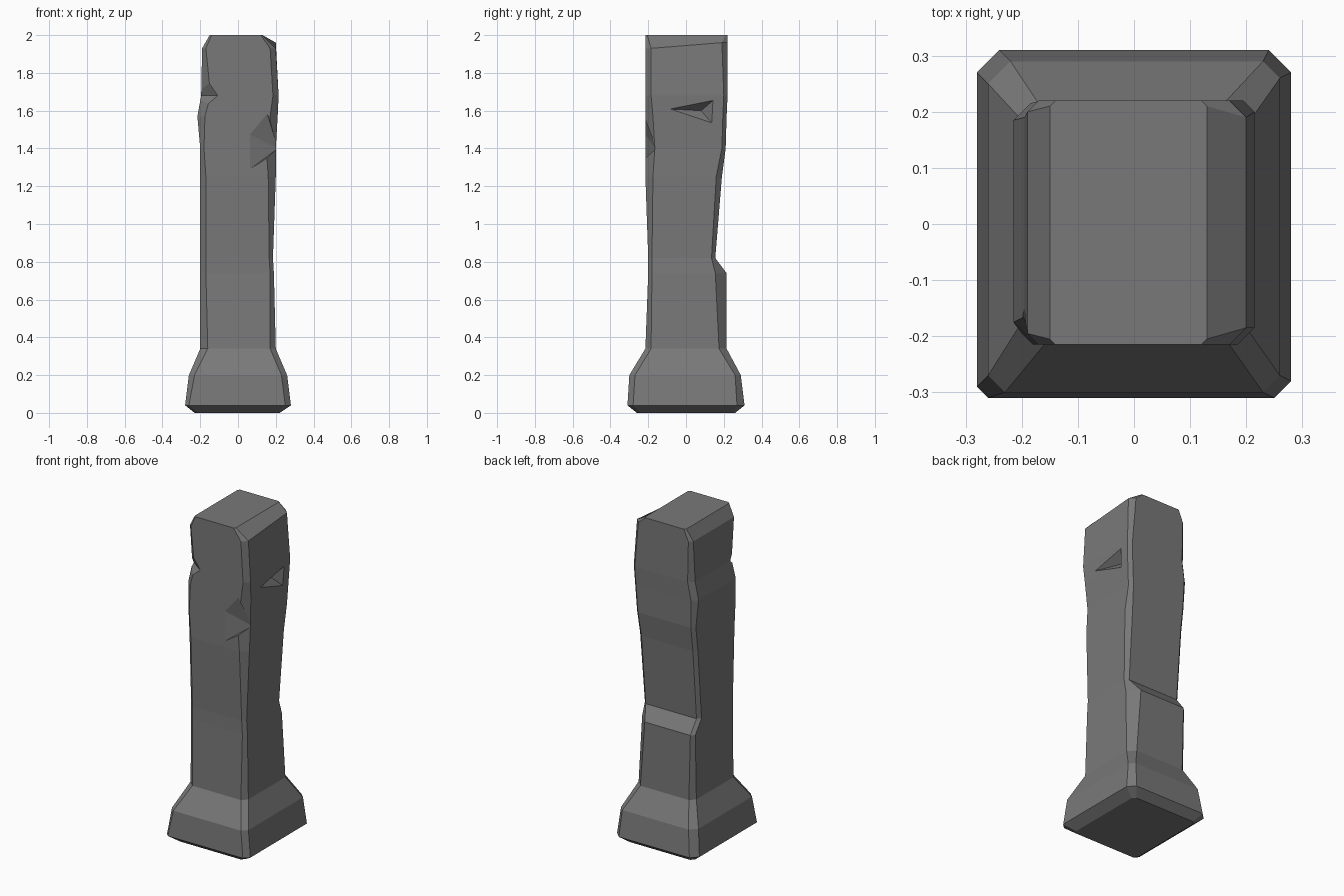
import bpy
import bmesh
from mathutils import Vector

default_cube = bpy.data.objects.get("Cube")
if default_cube:
    bpy.data.objects.remove(default_cube, do_unlink=True)


def make_material(name, value):
    material = bpy.data.materials.new(name)
    colour = (value, value, value, 1)
    material.use_nodes = True
    material.diffuse_color = colour
    shader = material.node_tree.nodes["Principled BSDF"]
    shader.inputs["Base Color"].default_value = colour
    shader.inputs["Roughness"].default_value = 0.9
    return material


def make_object(name, bm, material):
    bmesh.ops.recalc_face_normals(bm, faces=bm.faces)
    mesh = bpy.data.meshes.new(name)
    bm.to_mesh(mesh)
    bm.free()
    mesh.materials.append(material)
    obj = bpy.data.objects.new(name, mesh)
    bpy.context.collection.objects.link(obj)
    return obj


def chamfered_ring(bm, z, left, right, front, back, corners):
    """Rectangle with its four corners cut, starting at the front left."""
    a, b, c, d = corners
    outline = [
        (left, front + a), (left + a, front),
        (right - b, front), (right, front + b),
        (right, back - c), (right - c, back),
        (left + d, back), (left, back - d),
    ]
    return [bm.verts.new((x, y, z)) for x, y in outline]


def loft(bm, rings):
    for low, high in zip(rings, rings[1:]):
        for i in range(len(low)):
            j = (i + 1) % len(low)
            bm.faces.new((low[i], low[j], high[j], high[i]))
    bm.faces.new(rings[0][::-1])
    bm.faces.new(rings[-1])


# Worn stone outline: height, x range, y range, then the four corner cuts
SECTIONS = [
    (0, -.23, .22, -.26, .26, .02, .02, .02, .02),
    (.04, -.28, .28, -.31, .31, .02, .03, .04, .04),
    (.2, -.26, .26, -.3, .29, .03, .03, .03, .04),
    (.34, -.2, .2, -.215, .215, .04, .03, .04, .03),
    (.74, -.2, .19, -.2, .215, .03, .02, .06, .02),
    (.82, -.2, .185, -.2, .155, .03, .02, .02, .02),
    (1.25, -.2, .2, -.215, .19, .03, .04, .03, .02),
    (1.4, -.2, .2, -.215, .21, .02, .05, .02, .02),
    (1.57, -.215, .21, -.215, .215, .04, .04, .02, .03),
    (1.68, -.195, .215, -.215, .22, .05, .03, .02, .03),
    (1.93, -.19, .2, -.215, .22, .02, .03, .03, .02),
]

stone = make_material("dark grey stone", .19)
bm = bmesh.new()
rings = [chamfered_ring(bm, *s[:5], s[5:]) for s in SECTIONS]

# Top: narrower across, with sloping sides and a straight front and back
top = chamfered_ring(bm, 2, -.15, .13, -.215, .22, (.01, .01, .01, .01))
rings.append(top)
for vert in rings[-2]:
    if vert.co.x > 0 and vert.co.y > 0:
        vert.co.z += .03
loft(bm, rings)
pillar = make_object("stone_pillar", bm, stone)


# Chips: pointed wedges cut out of the shaft
def cut_chip(name, points):
    chip_bm = bmesh.new()
    verts = [chip_bm.verts.new(Vector(p)) for p in points]
    bmesh.ops.convex_hull(chip_bm, input=verts)
    cutter = make_object(name, chip_bm, stone)
    cutter.hide_render = True
    modifier = pillar.modifiers.new(name, "BOOLEAN")
    modifier.operation = "DIFFERENCE"
    modifier.solver = "EXACT"
    modifier.object = cutter
    bpy.context.view_layer.objects.active = pillar
    bpy.ops.object.modifier_apply(modifier=name)
    bpy.data.objects.remove(cutter, do_unlink=True)


cut_chip("side_chip", [(.22, -.11, 1.61), (.22, .15, 1.66),
                       (.22, .15, 1.52), (.16, .08, 1.6)])
cut_chip("front_right_chip", [(.05, -.22, 1.48), (.05, -.22, 1.28),
                              (.15, -.22, 1.6), (.21, -.16, 1.4),
                              (.24, -.24, 1.4)])
cut_chip("front_left_chip", [(-.1, -.22, 1.68), (-.17, -.22, 1.62),
                             (-.17, -.22, 1.78), (-.21, -.14, 1.68),
                             (-.24, -.24, 1.68)])

for polygon in pillar.data.polygons:
    polygon.use_smooth = False
